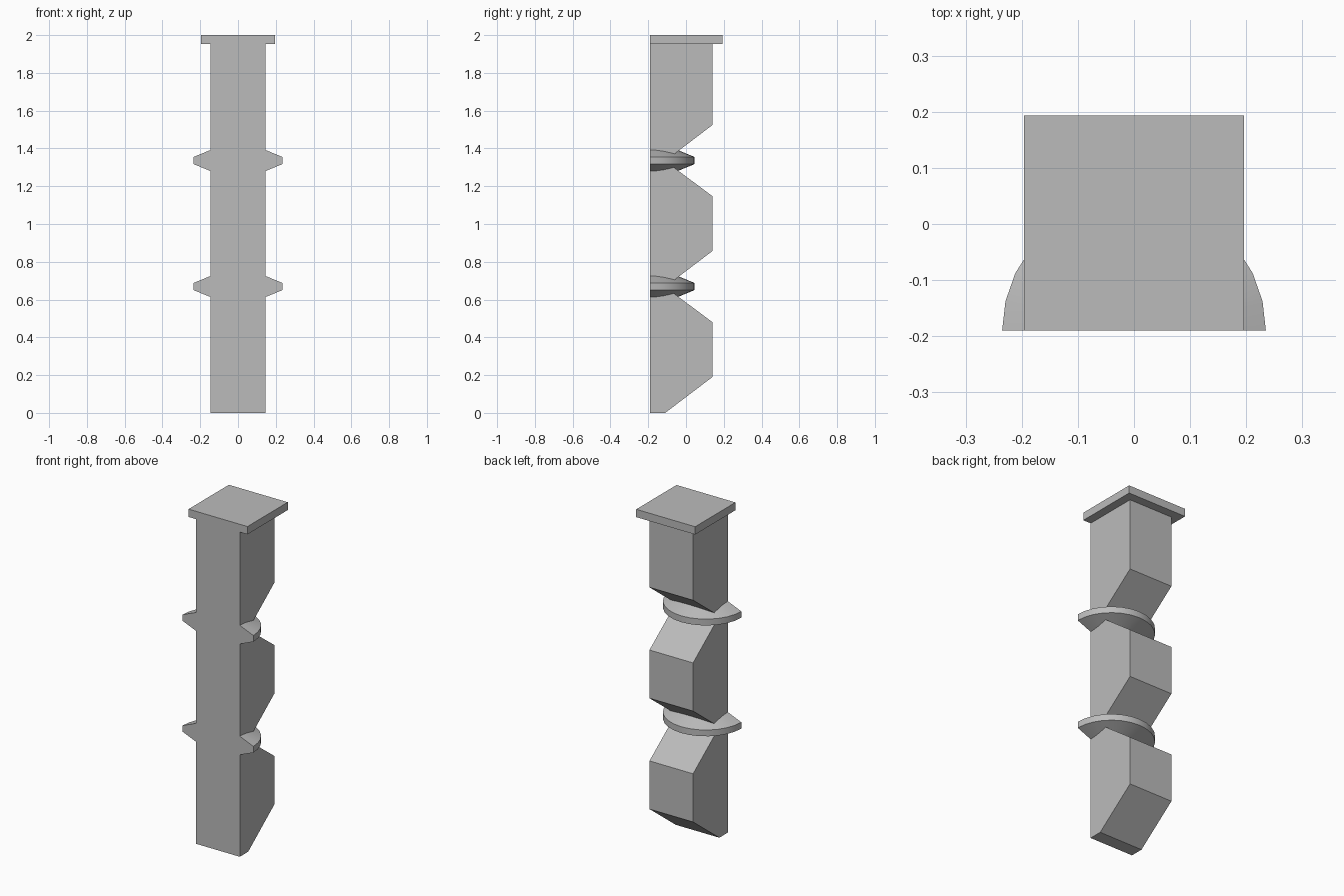
import bpy, bmesh, math
from mathutils import Vector, Matrix

cube = bpy.data.objects.get("Cube")
if cube:
    bpy.data.objects.remove(cube, do_unlink=True)

FRONT = -0.19      # flat front plane
HALF_W = 0.145     # half width of the post
PERIOD = 0.667     # spacing of the notches

grey = bpy.data.materials.new("plain grey")
grey.use_nodes = True
colour = (0.5, 0.5, 0.5, 1)
grey.diffuse_color = colour
grey.node_tree.nodes["Principled BSDF"].inputs["Base Color"].default_value = colour


def finish(bm, name):
    bmesh.ops.recalc_face_normals(bm, faces=bm.faces)
    mesh = bpy.data.meshes.new(name)
    bm.to_mesh(mesh)
    bm.free()
    mesh.materials.append(grey)
    obj = bpy.data.objects.new(name, mesh)
    bpy.context.collection.objects.link(obj)
    return obj


# Post: notched side profile extruded across x
profile = [(FRONT, 0), (-0.11, 0)]
for i in range(3):
    base = i * PERIOD
    profile.append((0.14, base + 0.19))
    if i < 2:
        profile += [(0.14, base + 0.48), (-0.11, base + PERIOD)]
profile += [(0.14, 1.953), (FRONT, 1.953)]
bm = bmesh.new()
face = bm.faces.new([bm.verts.new((-HALF_W, y, z)) for y, z in profile])
side = bmesh.ops.extrude_face_region(bm, geom=[face])
moved = [v for v in side["geom"] if isinstance(v, bmesh.types.BMVert)]
bmesh.ops.translate(bm, verts=moved, vec=(2 * HALF_W, 0, 0))
finish(bm, "notched_post")

# Cap: square slab on top
bm = bmesh.new()
bmesh.ops.create_cube(bm, size=1)
bmesh.ops.scale(bm, vec=(0.392, 0.383, 0.047), verts=bm.verts)
bmesh.ops.translate(bm, vec=(0, 0.0015, 1.9765), verts=bm.verts)
finish(bm, "top_cap")

# Collars: bevelled half rings around the notches
STEPS = 14
section = [(HALF_W, -0.056), (0.235, -0.019), (0.235, 0.019), (HALF_W, 0.056)]
for i, name in enumerate(("lower_collar", "upper_collar"), 1):
    bm = bmesh.new()
    rings = []
    for s in range(STEPS + 1):
        turn = Matrix.Rotation(math.pi * s / STEPS, 3, "Z")
        centre = Vector((0, FRONT, i * PERIOD + 0.002))
        rings.append([bm.verts.new(turn @ Vector((r, 0, z)) + centre) for r, z in section])
    for a, b in zip(rings, rings[1:]):
        for k in range(4):
            n = (k + 1) % 4
            bm.faces.new((a[k], a[n], b[n], b[k]))
    bm.faces.new(rings[0])
    bm.faces.new(rings[-1])
    collar = finish(bm, name)
    bpy.ops.object.select_all(action="DESELECT")
    collar.select_set(True)
    bpy.context.view_layer.objects.active = collar
    bpy.ops.object.shade_smooth_by_angle(angle=math.radians(20))
